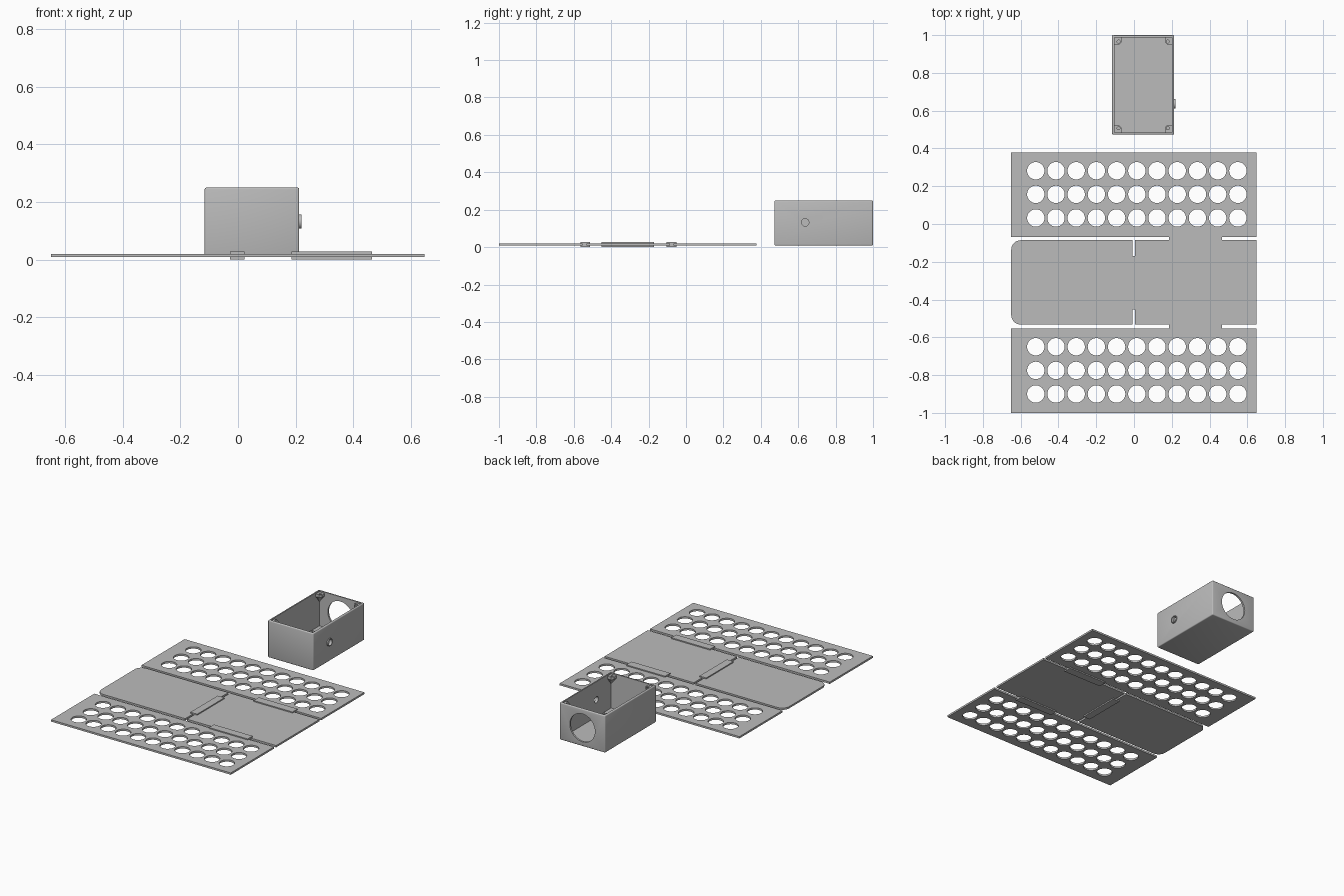
import bpy
import bmesh
import math
from mathutils import Matrix, Vector

old = bpy.data.objects.get("Cube")
if old:
    bpy.data.objects.remove(old, do_unlink=True)

# One flat grey for everything
grey = bpy.data.materials.new("plain_grey")
grey.use_nodes = True
COLOUR = (0.5, 0.5, 0.5, 1)
grey.diffuse_color = COLOUR
grey.node_tree.nodes["Principled BSDF"].inputs["Base Color"].default_value = COLOUR

PLATE_Z = (0.008, 0.02)
CLIP_Z = (0.0, 0.027)


def add_box(bm, x, y, z):
    size = Vector((x[1] - x[0], y[1] - y[0], z[1] - z[0]))
    mid = Vector((sum(x), sum(y), sum(z))) / 2
    mat = Matrix.Translation(mid) @ Matrix.Diagonal((*size, 1))
    return bmesh.ops.create_cube(bm, size=1, matrix=mat)["verts"]


def add_cylinder(bm, centre, radius, depth, axis="Z", sides=40):
    turn = {"X": Matrix.Rotation(math.pi / 2, 4, "Y"),
            "Y": Matrix.Rotation(math.pi / 2, 4, "X"),
            "Z": Matrix.Identity(4)}[axis]
    bmesh.ops.create_cone(bm, cap_ends=True, segments=sides, radius1=radius,
                          radius2=radius, depth=depth,
                          matrix=Matrix.Translation(centre) @ turn)


def finish(name, bm):
    mesh = bpy.data.meshes.new(name)
    bmesh.ops.recalc_face_normals(bm, faces=bm.faces)
    bm.to_mesh(mesh)
    bm.free()
    mesh.materials.append(grey)
    obj = bpy.data.objects.new(name, mesh)
    bpy.context.collection.objects.link(obj)
    return obj


def cut(obj, bm):
    """Subtract the cutter geometry and bake the result."""
    cutter = finish("cutter", bm)
    cutter.hide_render = True
    mod = obj.modifiers.new("cut", "BOOLEAN")
    mod.operation = "DIFFERENCE"
    mod.solver = "EXACT"
    mod.object = cutter
    graph = bpy.context.evaluated_depsgraph_get()
    baked = bpy.data.meshes.new_from_object(obj.evaluated_get(graph))
    obj.modifiers.clear()
    obj.data = baked
    bpy.data.objects.remove(cutter, do_unlink=True)


def smooth(obj):
    bpy.ops.object.select_all(action="DESELECT")
    obj.select_set(True)
    bpy.context.view_layer.objects.active = obj
    bpy.ops.object.shade_smooth_by_angle(angle=math.radians(30))


# Perforated side panels
for name, y0, y1 in (("back_perforated_panel", -0.068, 0.378),
                     ("front_perforated_panel", -1.0, -0.554)):
    bm = bmesh.new()
    add_box(bm, (-0.65, 0.648), (y0, y1), PLATE_Z)
    panel = finish(name, bm)
    holes = bmesh.new()
    for column in range(11):
        for row in range(3):
            add_cylinder(holes, (-0.52 + 0.107 * column, y0 + 0.1 + 0.125 * row, 0.014),
                         0.046, 0.1)
    cut(panel, holes)
    smooth(panel)

# Middle panels, the left-hand one with rounded outer corners
bm = bmesh.new()
add_box(bm, (0.004, 0.648), (-0.532, -0.086), PLATE_Z)
finish("middle_panel_square", bm)

bm = bmesh.new()
add_box(bm, (-0.65, -0.009), (-0.532, -0.086), PLATE_Z)
corners = [e for e in bm.edges
           if all(v.co.x < -0.6 for v in e.verts)
           and abs(e.verts[0].co.z - e.verts[1].co.z) > 0.005]
bmesh.ops.bevel(bm, geom=corners, offset=0.05, segments=8, profile=0.5, affect="EDGES")
smooth(finish("middle_panel_rounded", bm))

# Joining clips
for name, x, y in (("centre_clip", (-0.027, 0.022), (-0.452, -0.17)),
                   ("back_clip", (0.186, 0.466), (-0.104, -0.05)),
                   ("front_clip", (0.186, 0.466), (-0.565, -0.514))):
    bm = bmesh.new()
    add_box(bm, x, y, CLIP_Z)
    finish(name, bm)

# Open-topped case
X0, X1, Y0, Y1, Z0, Z1 = -0.116, 0.213, 0.473, 1.0, 0.008, 0.25
WALL = 0.012
bm = bmesh.new()
add_box(bm, (X0, X1), (Y0, Y1), (Z0, Z1))
bmesh.ops.bevel(bm, geom=bm.edges[:], offset=0.006, segments=3, profile=0.5, affect="EDGES")
case = finish("case", bm)
hollow = bmesh.new()
add_box(hollow, (X0 + WALL, X1 - WALL), (Y0 + WALL, Y1 - WALL), (Z0 + WALL, 0.4))
cut(case, hollow)
openings = bmesh.new()
add_cylinder(openings, (0.048, Y1, 0.128), 0.091, 0.1, "Y", 48)
add_cylinder(openings, (X1, 0.637, 0.132), 0.02, 0.1, "X", 24)
cut(case, openings)
smooth(case)

# Raised ring round the side opening
bm = bmesh.new()
add_cylinder(bm, (X1, 0.637, 0.132), 0.025, 0.014, "X", 32)
ring = finish("side_opening_ring", bm)
bore = bmesh.new()
add_cylinder(bore, (X1, 0.637, 0.132), 0.02, 0.1, "X", 24)
cut(ring, bore)
smooth(ring)

# Screw bosses tapering down into each inner corner
for cx, sx, side in ((X0 + 0.008, 1, "right"), (X1 - 0.008, -1, "left")):
    for cy, sy, end in ((Y0 + 0.008, 1, "front"), (Y1 - 0.008, -1, "back")):
        bm = bmesh.new()
        for z, w in ((0.242, 0.042), (0.225, 0.042), (0.18, 0.006)):
            for dx, dy in ((0, 0), (w, 0), (0, w), (w, w * 0.7), (w * 0.7, w)):
                bm.verts.new((cx + sx * dx, cy + sy * dy, z))
        hull = bmesh.ops.convex_hull(bm, input=bm.verts[:])
        loose = [v for v in bm.verts if not v.link_faces]
        bmesh.ops.delete(bm, geom=loose, context="VERTS")
        boss = finish(f"{end}_{side}_screw_boss", bm)
        drill = bmesh.new()
        add_cylinder(drill, (cx + sx * 0.026, cy + sy * 0.026, 0.245), 0.008, 0.05, "Z", 16)
        cut(boss, drill)
